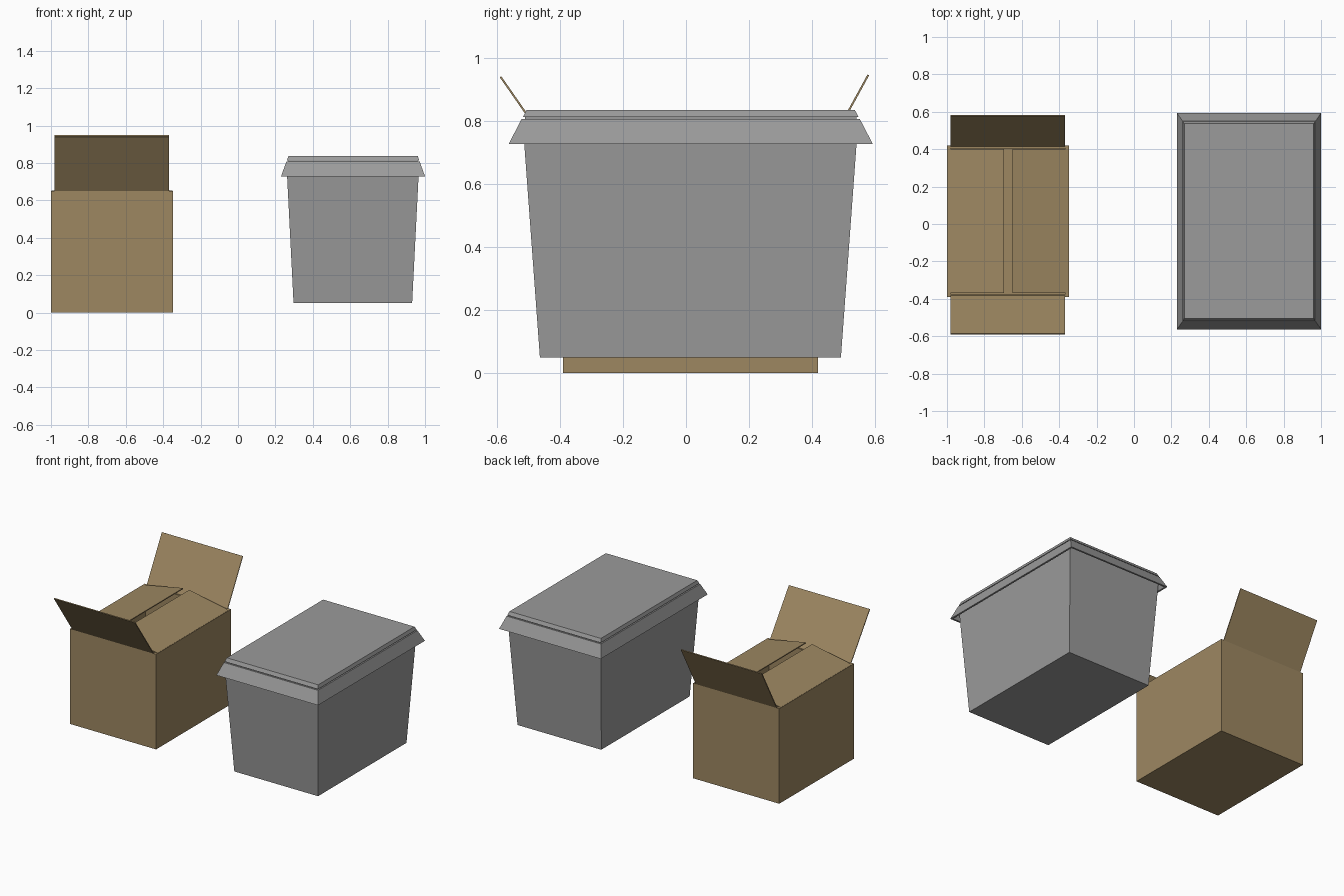
import bpy, bmesh
from mathutils import Vector

if "Cube" in bpy.data.objects:
    bpy.data.objects.remove(bpy.data.objects["Cube"])


def material(name, rgb):
    m = bpy.data.materials.new(name)
    m.diffuse_color = (*rgb, 1)
    m.use_nodes = True
    m.node_tree.nodes["Principled BSDF"].inputs["Base Color"].default_value = m.diffuse_color
    return m


card = material("cardboard", (0.34, 0.245, 0.121))
plastic = material("grey_plastic", (0.325, 0.325, 0.325))


def finish(name, bm, mat):
    bmesh.ops.recalc_face_normals(bm, faces=bm.faces)
    me = bpy.data.meshes.new(name)
    bm.to_mesh(me)
    bm.free()
    ob = bpy.data.objects.new(name, me)
    bpy.context.collection.objects.link(ob)
    me.materials.append(mat)
    return ob


def rings(name, cx, cy, levels, mat):
    """Skin a stack of rectangles (half width, half depth, z), capped at both ends."""
    bm = bmesh.new()
    loops = [[bm.verts.new((cx + sx * hx, cy + sy * hy, z))
              for sx, sy in ((-1, -1), (1, -1), (1, 1), (-1, 1))]
             for hx, hy, z in levels]
    for a, b in zip(loops, loops[1:]):
        for i in range(4):
            j = (i + 1) % 4
            bm.faces.new((a[i], a[j], b[j], b[i]))
    bm.faces.new(loops[0])
    bm.faces.new(loops[-1])
    return finish(name, bm, mat)


def flap(name, a, b, tip, thick=0.006):
    """Thin board hinged on edge a-b, with its free edge passing through tip."""
    a, b, tip = Vector(a), Vector(b), Vector(tip)
    out = tip - a
    n = (b - a).cross(out).normalized() * thick / 2
    bm = bmesh.new()
    lo, hi = [[bm.verts.new(p + s * n) for p in (a, b, b + out, a + out)] for s in (-1, 1)]
    bm.faces.new(lo)
    bm.faces.new(hi)
    for i in range(4):
        j = (i + 1) % 4
        bm.faces.new((lo[i], lo[j], hi[j], hi[i]))
    return finish(name, bm, card)


# Open cardboard box with inner walls and floor
rings("cardboard_box", -0.6735, 0.015,
      [(0.3265, 0.405, 0), (0.3265, 0.405, 0.65), (0.308, 0.388, 0.65), (0.308, 0.388, 0.015)], card)

# Raised end flaps
flap("front_flap", (-0.98, -0.378, 0.638), (-0.368, -0.378, 0.638), (-0.98, -0.589, 0.941))
flap("back_flap", (-0.98, 0.410, 0.638), (-0.368, 0.410, 0.638), (-0.98, 0.579, 0.947))

# Side flaps, nearly closed with a narrow gap
flap("left_flap", (-0.997, -0.37, 0.648), (-0.997, 0.40, 0.648), (-0.695, -0.37, 0.706))
flap("right_flap", (-0.350, -0.37, 0.648), (-0.350, 0.40, 0.648), (-0.65, -0.37, 0.706))

# Tapered bin body
rings("bin_body", 0.614, 0.014, [(0.317, 0.478, 0.05), (0.353, 0.53, 0.76)], plastic)

# Lid: hollow flared skirt, shallow groove and raised top panel
rings("bin_lid", 0.615, 0.015,
      [(0.345, 0.53, 0.79), (0.373, 0.566, 0.728), (0.385, 0.578, 0.728),
       (0.3565, 0.537, 0.807), (0.346, 0.526, 0.807), (0.346, 0.526, 0.813),
       (0.354, 0.533, 0.813), (0.346, 0.521, 0.836)], plastic)
